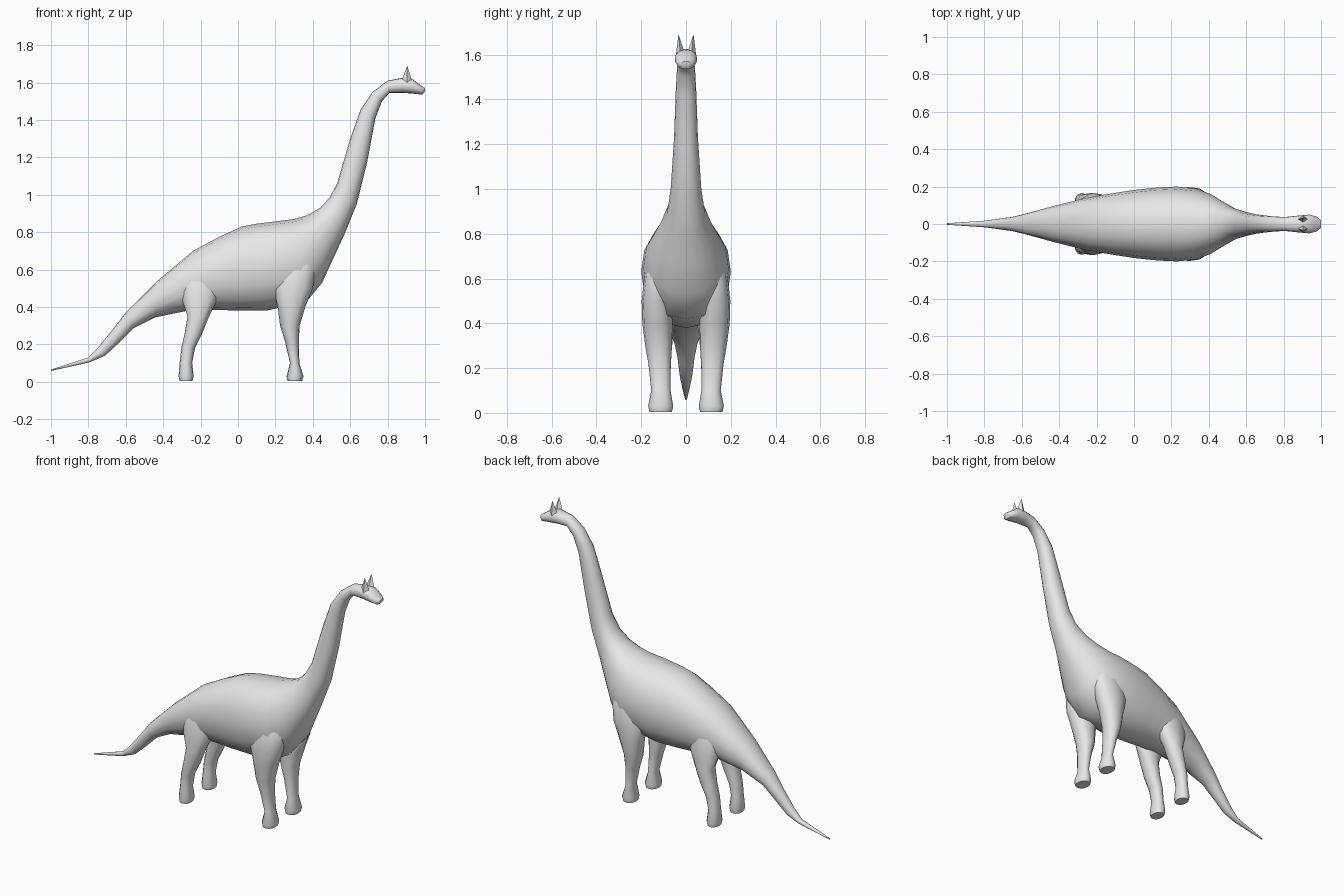
import bpy
import bmesh
from math import sin, cos, tau, copysign, radians
from mathutils import Vector

default_cube = bpy.data.objects.get("Cube")
if default_cube:
    bpy.data.objects.remove(default_cube, do_unlink=True)

# Single plain hide colour
hide = bpy.data.materials.new("plain grey")
hide.use_nodes = True
hide.diffuse_color = (0.8, 0.8, 0.8, 1)
hide.node_tree.nodes["Principled BSDF"].inputs["Base Color"].default_value = hide.diffuse_color


def rounded(value, power):
    return copysign(abs(value) ** power, value)


def loft(name, rings, sides, power=1.0, mirrored=False):
    """Skin oval rings; each ring is (edge point, opposite edge point, half width in y)."""
    bm = bmesh.new()
    loops = []
    for a, b, width in rings:
        a, b = Vector(a), Vector(b)
        middle, reach = (a + b) / 2, (a - b) / 2
        side = Vector((0, width, 0))
        angles = [tau * i / sides for i in range(sides)]
        loops.append([bm.verts.new(middle + reach * rounded(cos(t), power)
                                   + side * rounded(sin(t), power)) for t in angles])
    for low, high in zip(loops, loops[1:]):
        for i in range(sides):
            j = (i + 1) % sides
            bm.faces.new((low[i], low[j], high[j], high[i]))
    bm.faces.new(loops[0])
    bm.faces.new(loops[-1])
    bmesh.ops.recalc_face_normals(bm, faces=bm.faces)
    mesh = bpy.data.meshes.new(name)
    bm.to_mesh(mesh)
    bm.free()
    mesh.materials.append(hide)
    obj = bpy.data.objects.new(name, mesh)
    bpy.context.collection.objects.link(obj)
    bpy.ops.object.select_all(action='DESELECT')
    obj.select_set(True)
    bpy.context.view_layer.objects.active = obj
    bpy.ops.object.shade_smooth_by_angle(angle=radians(50))
    if mirrored:
        mirror = obj.modifiers.new("Mirror", 'MIRROR')
        mirror.use_axis = (False, True, False)
        mirror.use_mirror_merge = False
    return obj


# Tail, trunk, neck and head: upper x, z, lower x, z, half width
spine = [
    (-1, .065, -1, .058, .004),
    (-.8, .13, -.79, .105, .018),
    (-.75, .18, -.71, .14, .027),
    (-.67, .28, -.63, .215, .038),
    (-.6, .37, -.56, .285, .055),
    (-.43, .54, -.44, .345, .095),
    (-.24, .7, -.27, .38, .14),
    (-.1, .775, -.12, .385, .165),
    (.02, .83, 0, .38, .183),
    (.1, .845, .15, .38, .195),
    (.22, .86, .24, .4, .2),
    (.3, .87, .36, .42, .19),
    (.37, .89, .45, .53, .16),
    (.44, .93, .51, .66, .12),
    (.49, .985, .57, .79, .085),
    (.53, 1.06, .635, .95, .068),
    (.6, 1.3, .69, 1.17, .053),
    (.655, 1.455, .735, 1.41, .046),
    (.72, 1.55, .77, 1.5, .041),
    (.8, 1.61, .81, 1.545, .037),
    (.88, 1.625, .88, 1.545, .045),
    (.93, 1.62, .94, 1.54, .05),
    (.97, 1.59, .985, 1.535, .04),
    (1, 1.57, .998, 1.55, .02),
]
loft("body", [((ax, 0, az), (bx, 0, bz), w) for ax, az, bx, bz, w in spine], 16, power=.9)

# Legs from foot to hip: back x, front x, height, centre y, half width
front_leg = [
    (.265, .342, .004, .113, .05),
    (.26, .35, .03, .113, .056),
    (.278, .328, .1, .112, .043),
    (.25, .325, .22, .118, .05),
    (.225, .33, .3, .122, .06),
    (.212, .36, .4, .128, .067),
    (.19, .4, .5, .13, .068),
    (.2, .42, .62, .115, .07),
    (.24, .38, .72, .09, .045),
]
hind_leg = [
    (-.312, -.243, .004, .113, .046),
    (-.318, -.237, .03, .113, .052),
    (-.312, -.245, .1, .113, .041),
    (-.303, -.23, .18, .114, .045),
    (-.285, -.19, .26, .115, .05),
    (-.27, -.155, .35, .112, .054),
    (-.3, -.11, .44, .1, .058),
    (-.3, -.08, .55, .09, .056),
    (-.25, -.1, .63, .07, .045),
]
for name, leg in (("front_legs", front_leg), ("hind_legs", hind_leg)):
    rings = [((x1, y, z), (x0, y, z), w) for x0, x1, z, y, w in leg]
    loft(name, rings, 12, power=.9, mirrored=True)

# Pointed crests on top of the head
loft("head_crests", [
    ((.935, .024, 1.595), (.872, .024, 1.605), .021),
    ((.906, .033, 1.687), (.904, .033, 1.687), .001),
], 4, mirrored=True)
